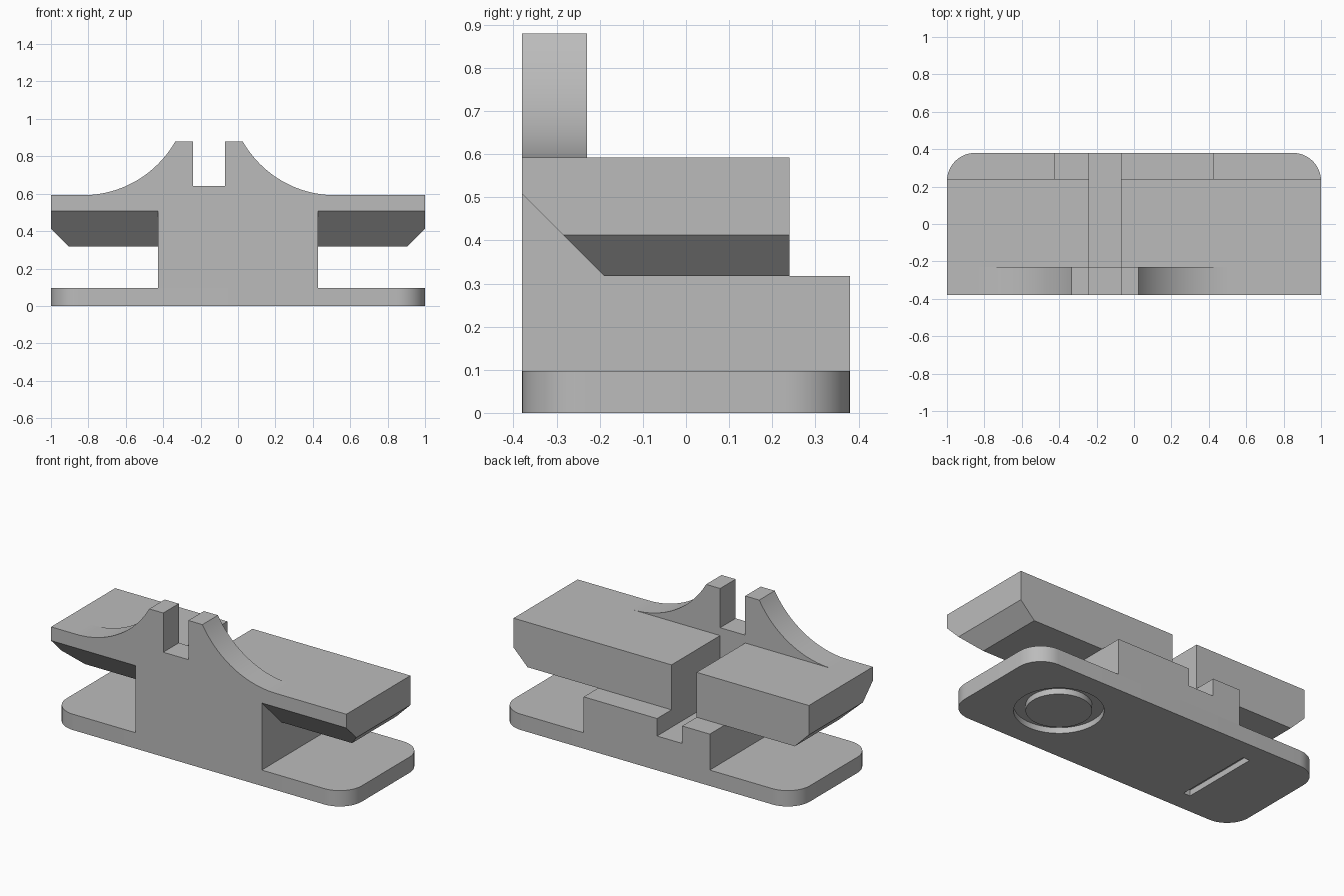
import bpy, bmesh, math
from mathutils import Vector

cube = bpy.data.objects.get("Cube")
if cube:
    bpy.data.objects.remove(cube, do_unlink=True)

# One plain grey for the whole part
grey = bpy.data.materials.new("plain_grey")
grey.use_nodes = True
COLOUR = (0.5, 0.5, 0.5, 1)
grey.diffuse_color = COLOUR
grey.node_tree.nodes["Principled BSDF"].inputs["Base Color"].default_value = COLOUR

# Shared dimensions
FRONT, BACK = -0.38, 0.38
FIN_BACK, HEAD_BACK = -0.23, 0.24
BASE_TOP, HEAD_LOW, HEAD_TOP = 0.097, 0.317, 0.592
COLUMN = 0.427
SLOT_L, SLOT_R, SLOT_FLOOR = -0.24, -0.07, 0.21
RECESS = 0.035


def finish(name, bm):
    bmesh.ops.recalc_face_normals(bm, faces=bm.faces)
    mesh = bpy.data.meshes.new(name)
    bm.to_mesh(mesh)
    bm.free()
    mesh.materials.append(grey)
    obj = bpy.data.objects.new(name, mesh)
    bpy.context.collection.objects.link(obj)
    return obj


def prism(points, offset):
    """Extrude a closed outline along an offset."""
    bm = bmesh.new()
    face = bm.faces.new([bm.verts.new(p) for p in points])
    result = bmesh.ops.extrude_face_region(bm, geom=[face], use_keep_orig=True)
    moved = [v for v in result["geom"] if isinstance(v, bmesh.types.BMVert)]
    bmesh.ops.translate(bm, verts=moved, vec=offset)
    return bm


def front_profile(name, outline, y0, y1):
    return finish(name, prism([(x, y0, z) for x, z in outline], (0, y1 - y0, 0)))


def plan_profile(name, outline, z0, z1):
    return finish(name, prism([(x, y, z0) for x, y in outline], (0, 0, z1 - z0)))


def rect(a0, a1, b0, b1):
    return [(a0, b0), (a1, b0), (a1, b1), (a0, b1)]


def arc(cx, cy, r, start, end, steps):
    angles = [math.radians(start + (end - start) * i / steps) for i in range(steps + 1)]
    return [(cx + r * math.cos(a), cy + r * math.sin(a)) for a in angles]


def circle(cx, r):
    return arc(cx, 0, r, 0, 360, 64)[:-1]


def smooth(obj):
    bpy.ops.object.select_all(action="DESELECT")
    obj.select_set(True)
    bpy.context.view_layer.objects.active = obj
    bpy.ops.object.shade_smooth_by_angle(angle=math.radians(30))


def cut(obj, cutter):
    mod = obj.modifiers.new("recess", "BOOLEAN")
    mod.operation, mod.solver, mod.object = "DIFFERENCE", "EXACT", cutter
    bpy.context.view_layer.objects.active = obj
    bpy.ops.object.modifier_apply(modifier=mod.name)
    bpy.data.objects.remove(cutter, do_unlink=True)


# Base plate with rounded corners
R = 0.15
outline = []
for i, (sx, sy) in enumerate([(1, 1), (-1, 1), (-1, -1), (1, -1)]):
    outline += arc(sx * (1 - R), sy * (BACK - R), R, 90 * i, 90 * i + 90, 12)
base = plan_profile("base_plate", outline, 0, BASE_TOP)

# Underside recesses: a ring groove and a straight slot
RING_X = 0.53
cut(base, plan_profile("ring_cutter", circle(RING_X, 0.245), -0.05, RECESS))
cut(base, plan_profile("slot_cutter", rect(-0.605, -0.56, -0.25, 0.25), -0.05, RECESS))
smooth(base)
smooth(plan_profile("ring_centre", circle(RING_X, 0.18), 0, RECESS + 0.005))

# Pedestal with the slot running through it
pedestal = [(-COLUMN, BASE_TOP), (COLUMN, BASE_TOP), (COLUMN, HEAD_LOW),
            (SLOT_R, HEAD_LOW), (SLOT_R, SLOT_FLOOR), (SLOT_L, SLOT_FLOOR),
            (SLOT_L, HEAD_LOW), (-COLUMN, HEAD_LOW)]
front_profile("pedestal", pedestal, FIN_BACK, BACK)

# Head blocks either side of the slot
for name, x0, x1 in (("head_block_right", -COLUMN, SLOT_L), ("head_block_left", SLOT_R, COLUMN)):
    front_profile(name, rect(x0, x1, HEAD_LOW, HEAD_TOP), FIN_BACK, HEAD_BACK)

# Front wall rising into the curved, notched fin
FIN_X, FIN_HALF, FIN_TOP, NOTCH, RUN = -0.155, 0.18, 0.88, 0.64, 0.495
rise = FIN_TOP - HEAD_TOP
radius = (RUN ** 2 + rise ** 2) / (2 * rise)
sweep = math.degrees(math.asin(RUN / radius))
reach = FIN_HALF + RUN
left_curve = arc(FIN_X + reach, HEAD_TOP + radius, radius, 270, 270 - sweep, 24)
right_curve = [(2 * FIN_X - x, z) for x, z in reversed(left_curve)]
wall = [(-COLUMN, HEAD_TOP), (-COLUMN, BASE_TOP), (COLUMN, BASE_TOP), (COLUMN, HEAD_TOP)]
wall += left_curve
wall += [(SLOT_R, FIN_TOP), (SLOT_R, NOTCH), (SLOT_L, NOTCH), (SLOT_L, FIN_TOP)]
wall += right_curve
smooth(front_profile("front_wall_and_fin", wall, FRONT, FIN_BACK))

# Wings with chamfered tips and a chamfered lower front edge
for name, side in (("wing_left", 1), ("wing_right", -1)):
    tip = [(COLUMN, HEAD_LOW), (0.905, HEAD_LOW), (1, 0.412), (1, HEAD_TOP), (COLUMN, HEAD_TOP)]
    bm = prism([(side * x, FRONT, z) for x, z in tip], (0, HEAD_BACK - FRONT, 0))
    bmesh.ops.bisect_plane(bm, geom=bm.verts[:] + bm.edges[:] + bm.faces[:],
                           plane_co=Vector((0, FRONT, 0.508)), plane_no=Vector((0, -1, -1)),
                           clear_outer=True)
    bmesh.ops.holes_fill(bm, edges=[e for e in bm.edges if e.is_boundary], sides=0)
    finish(name, bm)
